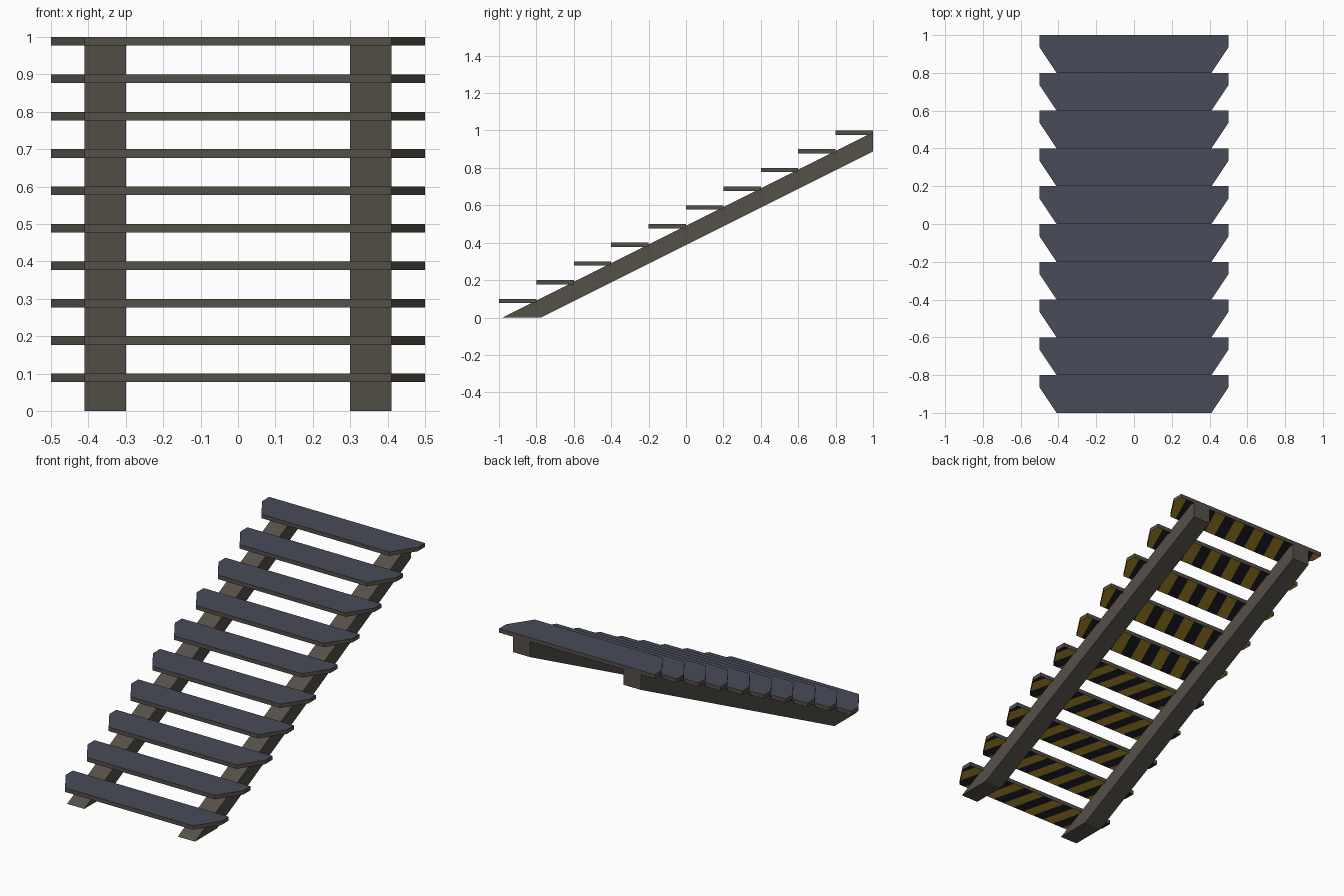
import bpy, bmesh, math
from mathutils import Vector

if "Cube" in bpy.data.objects:
    bpy.data.objects.remove(bpy.data.objects["Cube"])


def srgb(r, g, b):
    return tuple(((c / 255 + 0.055) / 1.055) ** 2.4 for c in (r, g, b)) + (1.0,)


def material(name, rgb):
    m = bpy.data.materials.new(name)
    m.diffuse_color = srgb(*rgb)
    m.use_nodes = True
    m.node_tree.nodes["Principled BSDF"].inputs["Base Color"].default_value = m.diffuse_color
    return m


SLATE = material("slate tread top", (72, 76, 88))
BROWN = material("brown grey metal", (85, 80, 72))
YELLOW = material("hazard yellow", (192, 156, 45))
BLACK = material("hazard black", (36, 35, 45))


def prism(bm, points, offset):
    """Extrude a closed outline along offset."""
    face = bm.faces.new([bm.verts.new(p) for p in points])
    ext = bmesh.ops.extrude_face_region(bm, geom=[face])
    verts = [v for v in ext["geom"] if isinstance(v, bmesh.types.BMVert)]
    bmesh.ops.translate(bm, verts=verts, vec=offset)
    bmesh.ops.recalc_face_normals(bm, faces=bm.faces)


def finish(bm, name, mats):
    me = bpy.data.meshes.new(name)
    bm.normal_update()
    bm.to_mesh(me)
    bm.free()
    for m in mats:
        me.materials.append(m)
    ob = bpy.data.objects.new(name, me)
    bpy.context.collection.objects.link(ob)
    return ob


STEPS, DEPTH, RISE, THICK = 10, 0.2, 0.1, 0.023
PERIOD = 0.14  # stripe repeat along x


def tread(i):
    y, top = -1 + i * DEPTH, (i + 1) * RISE
    outline = [(-0.41, 0), (0.41, 0), (0.5, 0.135), (0.5, DEPTH),
               (-0.5, DEPTH), (-0.5, 0.135)]
    bm = bmesh.new()
    prism(bm, [(px, y + py, top - THICK) for px, py in outline], (0, 0, THICK))

    # cut diagonal hazard stripes into the underside only
    lean = 0.45 if i >= STEPS // 2 else -0.25
    normal = Vector((1, -lean, 0))
    mid = Vector((0, y + DEPTH / 2, top))
    for k in range(-9, 10):
        under = [f for f in bm.faces if f.normal.z < -0.9]
        geom = set(under)
        for f in under:
            geom.update(f.edges)
            geom.update(f.verts)
        bmesh.ops.bisect_plane(bm, geom=list(geom), dist=1e-5, plane_no=normal,
                               plane_co=mid + Vector((k * PERIOD / 2, 0, 0)))
        bm.normal_update()
    for f in bm.faces:
        if f.normal.z > 0.9:
            f.material_index = 0
        elif f.normal.z < -0.9:
            s = (f.calc_center_median() - mid).dot(normal) / (PERIOD / 2)
            f.material_index = 2 + math.floor(s) % 2
        else:
            f.material_index = 1
    finish(bm, f"tread_{i + 1}", [SLATE, BROWN, YELLOW, BLACK])


for i in range(STEPS):
    tread(i)

# sloping side beams under the treads
profile = [(-0.98, 0), (-0.775, 0), (1, 0.888), (1, 0.99)]
for name, x in (("left_stringer", -0.41), ("right_stringer", 0.30)):
    bm = bmesh.new()
    prism(bm, [(x, y, z) for y, z in profile], (0.11, 0, 0))
    finish(bm, name, [BROWN])
